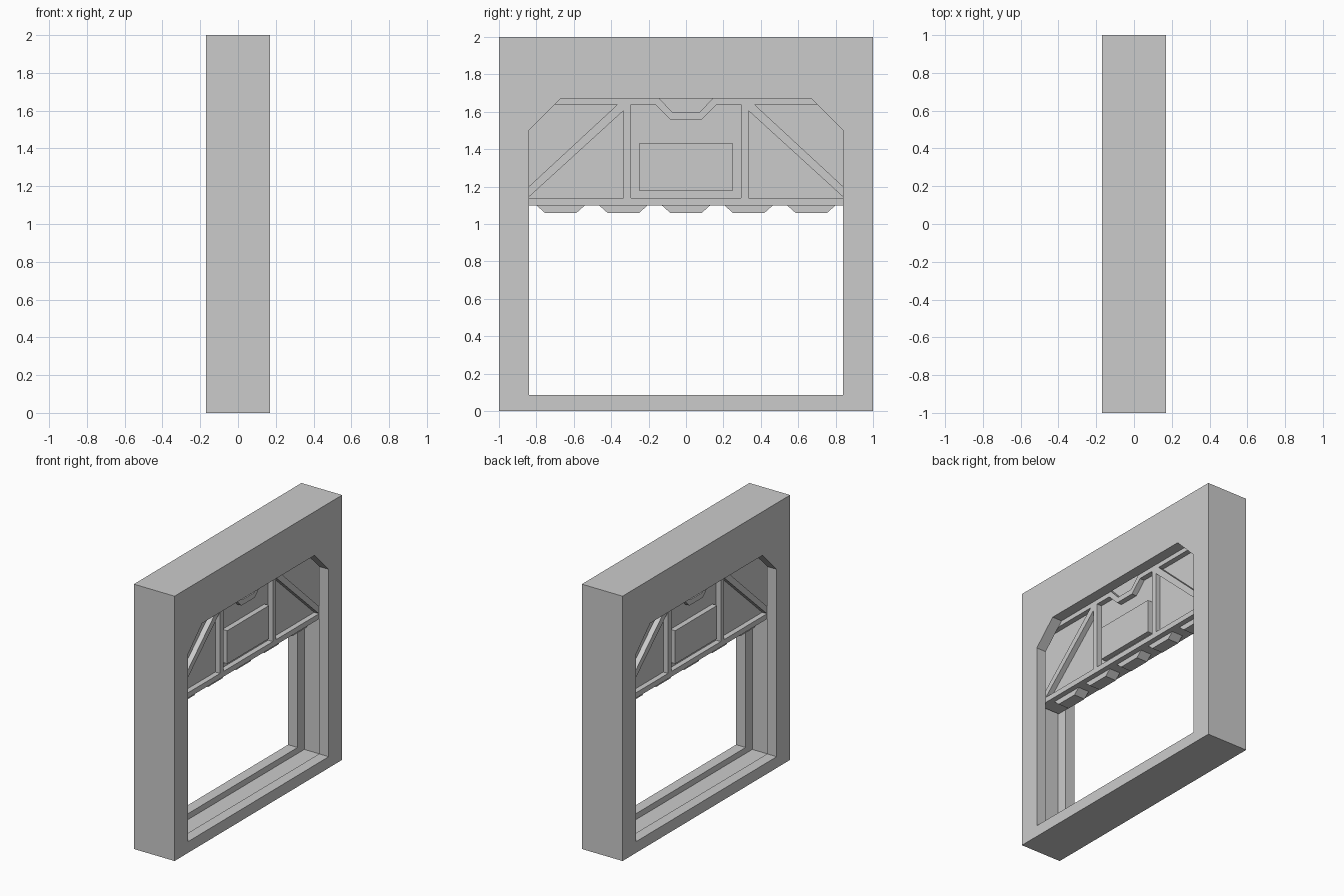
import bpy, bmesh

if "Cube" in bpy.data.objects:
    bpy.data.objects.remove(bpy.data.objects["Cube"])


def slab(name, profile, half):
    """Extrude a (y, z) profile symmetrically along x."""
    bm = bmesh.new()
    face = bm.faces.new([bm.verts.new((-half, y, z)) for y, z in profile])
    ext = bmesh.ops.extrude_face_region(bm, geom=[face])
    moved = [v for v in ext["geom"] if isinstance(v, bmesh.types.BMVert)]
    bmesh.ops.translate(bm, verts=moved, vec=(2 * half, 0, 0))
    bmesh.ops.recalc_face_normals(bm, faces=bm.faces)
    mesh = bpy.data.meshes.new(name)
    bm.to_mesh(mesh)
    bm.free()
    ob = bpy.data.objects.new(name, mesh)
    bpy.context.collection.objects.link(ob)
    return ob


def rect(y0, y1, z0, z1):
    return [(y0, z0), (y1, z0), (y1, z1), (y0, z1)]


def arch(y, z0, z_side, y_top, z_top):
    """Rectangle with chamfered top corners."""
    return [(-y, z0), (y, z0), (y, z_side), (y_top, z_top), (-y_top, z_top), (-y, z_side)]


def cut(target, cutter):
    mod = target.modifiers.new("cut", "BOOLEAN")
    mod.operation = "DIFFERENCE"
    mod.solver = "EXACT"
    mod.object = cutter
    bpy.context.view_layer.objects.active = target
    bpy.ops.object.modifier_apply(modifier=mod.name)
    bpy.data.objects.remove(cutter)


# Frame with chamfered opening and an inner door track
frame = slab("frame", rect(-1, 1, 0, 2), 0.17)
cut(frame, slab("opening_cutter", arch(0.84, 0.085, 1.50, 0.67, 1.67), 0.3))
cut(frame, slab("track_cutter", arch(0.92, 0.04, 1.53, 0.70, 1.75), 0.09))

# Raised door panel
CORE, RIB = 0.045, 0.085
slab("door_panel", arch(0.91, 1.10, 1.53, 0.71, 1.73), CORE)
slab("bottom_rail", rect(-0.91, 0.91, 1.10, 1.14), RIB)
slab("center_plate", rect(-0.25, 0.25, 1.18, 1.43), RIB)

# Top rail with the dipped centre
right = [(0.08, 1.555), (0.165, 1.64), (0.80, 1.64), (0.73, 1.71), (0.18, 1.71), (0.07, 1.595)]
slab("top_rail", right + [(-y, z) for y, z in reversed(right)], RIB)

# Upright and diagonal ribs, mirrored
diagonal = [(0.90, 1.145), (0.90, 1.14), (0.845, 1.14), (0.335, 1.605), (0.335, 1.64), (0.365, 1.64)]
for s, side in ((-1, "left"), (1, "right")):
    slab(f"upright_rib_{side}", rect(s * 0.295, s * 0.335, 1.14, 1.64), RIB)
    slab(f"diagonal_rib_{side}", [(s * y, z) for y, z in diagonal], RIB)

# Teeth along the lower edge
for i in range(5):
    c = (i - 2) * 0.335
    slab(f"tooth_{i + 1}", [(c - 0.13, 1.10), (c - 0.085, 1.06), (c + 0.085, 1.06), (c + 0.13, 1.10)], CORE)
